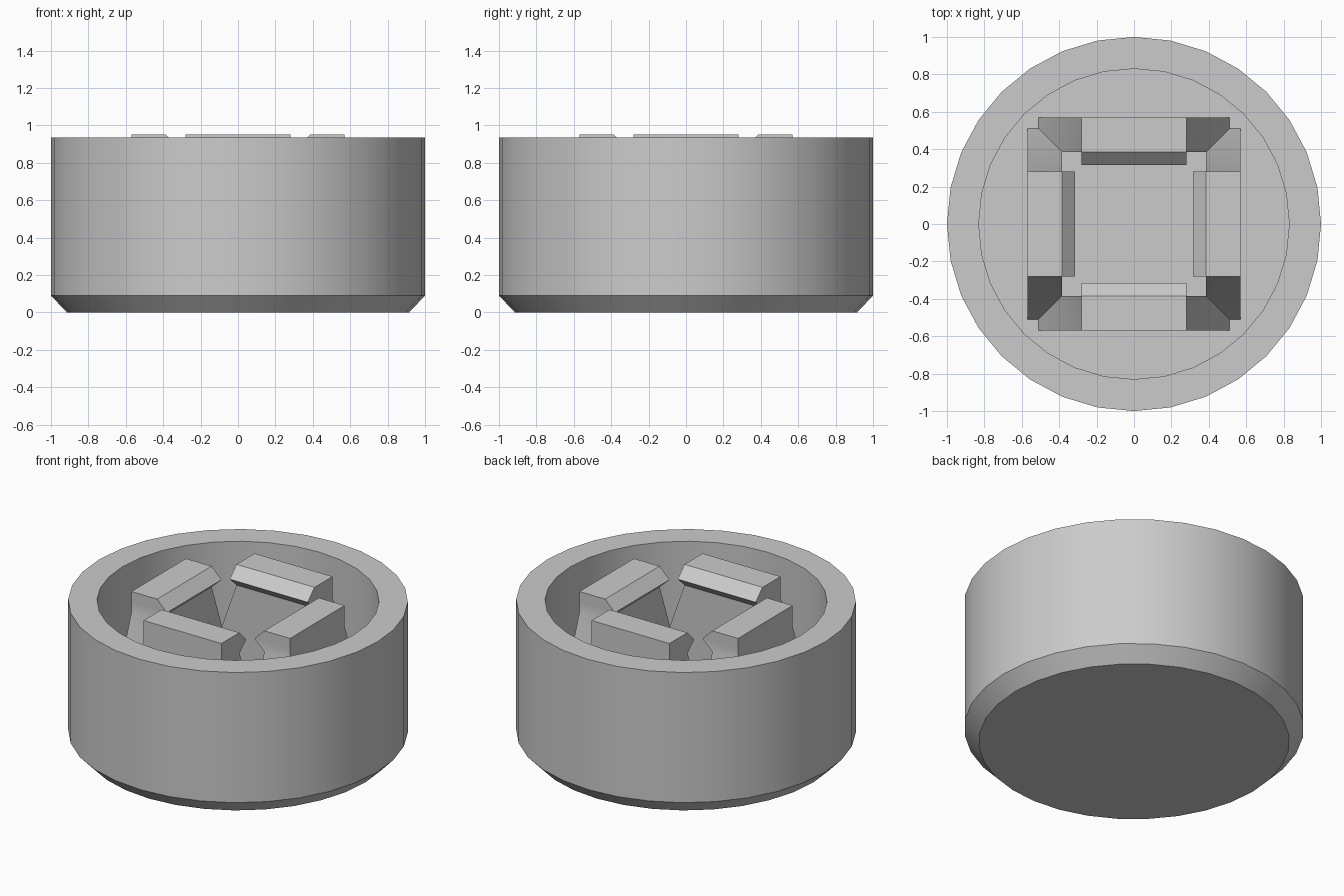
import bpy
import bmesh
from math import cos, sin, tau, pi, radians
from mathutils import Matrix

cube = bpy.data.objects.get("Cube")
if cube:
    bpy.data.objects.remove(cube, do_unlink=True)

GREY = (0.6, 0.6, 0.6, 1.0)
plastic = bpy.data.materials.new("grey_plastic")
plastic.use_nodes = True
plastic.diffuse_color = GREY
for node in plastic.node_tree.nodes:
    if node.type == 'BSDF_PRINCIPLED':
        node.inputs["Base Color"].default_value = GREY

FLOOR = 0.17
SIDES = 32


def loft(name, rings, cap_start, turn=0.0):
    """Skin a list of equal-length rings and close the last one."""
    bm = bmesh.new()
    loops = [[bm.verts.new(p) for p in ring] for ring in rings]
    count = len(loops[0])
    for low, high in zip(loops, loops[1:]):
        for i in range(count):
            j = (i + 1) % count
            bm.faces.new((low[i], low[j], high[j], high[i]))
    bm.faces.new(loops[-1])
    if cap_start:
        bm.faces.new(loops[0][::-1])
    bm.transform(Matrix.Rotation(turn, 4, 'Z'))
    mesh = bpy.data.meshes.new(name)
    bm.to_mesh(mesh)
    bm.free()
    mesh.materials.append(plastic)
    obj = bpy.data.objects.new(name, mesh)
    bpy.context.collection.objects.link(obj)
    bpy.ops.object.select_all(action='DESELECT')
    obj.select_set(True)
    bpy.context.view_layer.objects.active = obj
    bpy.ops.object.shade_smooth_by_angle(angle=radians(30))
    return obj


def circle(radius, z):
    return [(radius * cos(tau * i / SIDES), radius * sin(tau * i / SIDES), z)
            for i in range(SIDES)]


def slab(half_width, inner, z, outer=0.57):
    return [(-half_width, -outer, z), (half_width, -outer, z),
            (half_width, -inner, z), (-half_width, -inner, z)]


# Round cup: chamfered foot, straight wall, flat rim, recessed floor
cup_profile = [(0.915, 0), (1, 0.09), (1, 0.935), (0.83, 0.935), (0.83, FLOOR)]
loft("cup", [circle(r, z) for r, z in cup_profile], True)

# Four clips with flared feet and inward barbs
clip_rings = [slab(0.51, 0.385, FLOOR), slab(0.28, 0.385, 0.815),
              slab(0.28, 0.315, 0.88), slab(0.28, 0.385, 0.95)]
for k, side in enumerate(("front", "left", "back", "right")):
    loft(side + "_clip", clip_rings, False, k * pi / 2)
